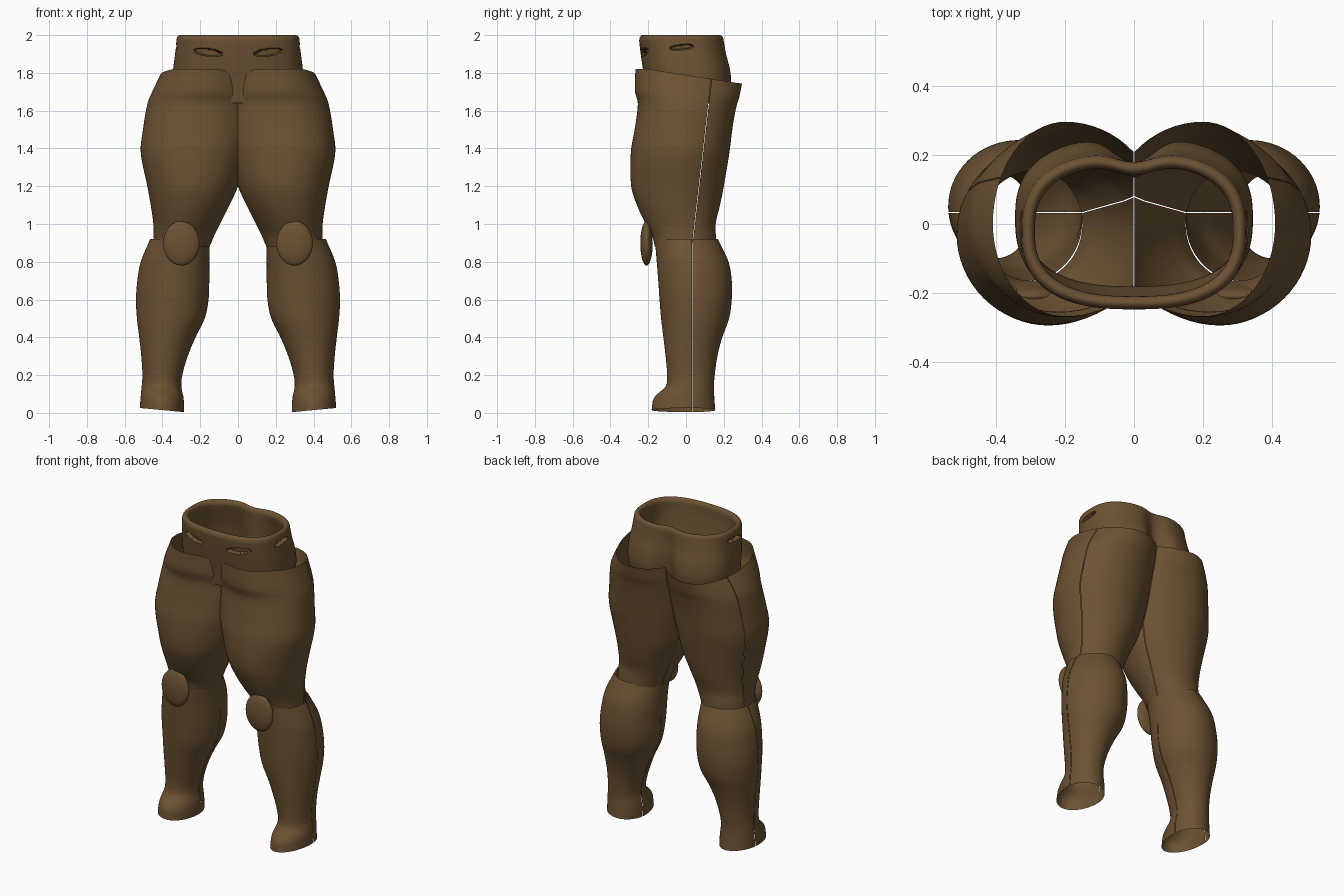
import bpy, bmesh, math
from mathutils import Vector

if "Cube" in bpy.data.objects:
    bpy.data.objects.remove(bpy.data.objects["Cube"])

brown = bpy.data.materials.new("leather_brown")
brown.diffuse_color = (0.15, 0.085, 0.033, 1)
brown.use_nodes = True
brown.node_tree.nodes["Principled BSDF"].inputs["Base Color"].default_value = brown.diffuse_color


def clamp(v, a=0.0, b=1.0):
    return max(a, min(b, v))


def sample(rows, z):
    """Smooth (Hermite) interpolation of profile rows, sorted by falling height."""
    i = 0
    while i < len(rows) - 2 and z < rows[i + 1][0]:
        i += 1
    a, b = rows[i], rows[i + 1]
    p, n = rows[max(i - 1, 0)], rows[min(i + 2, len(rows) - 1)]
    h = b[0] - a[0]
    t = clamp((z - a[0]) / h)
    out = []
    for k in range(1, len(a)):
        m0 = (b[k] - p[k]) / (b[0] - p[0]) * h
        m1 = (n[k] - a[k]) / (n[0] - a[0]) * h
        out.append((2*t**3 - 3*t*t + 1) * a[k] + (t**3 - 2*t*t + t) * m0
                   + (3*t*t - 2*t**3) * b[k] + (t**3 - t*t) * m1)
    return out


def loft(bm, rings):
    """Skin a list of closed rings into an open tube."""
    loops = [[bm.verts.new(p) for p in r] for r in rings]
    n = len(loops[0])
    for a, b in zip(loops, loops[1:]):
        for i in range(n):
            j = (i + 1) % n
            bm.faces.new((a[i], b[i], b[j], a[j]))


def finish(bm, name, mirror=False):
    me = bpy.data.meshes.new(name)
    bm.to_mesh(me)
    bm.free()
    ob = bpy.data.objects.new(name, me)
    bpy.context.collection.objects.link(ob)
    me.materials.append(brown)
    if mirror:
        m = ob.modifiers.new("mirror", 'MIRROR')
        m.use_mirror_merge = False
    bpy.ops.object.select_all(action='DESELECT')
    ob.select_set(True)
    bpy.context.view_layer.objects.active = ob
    bpy.ops.object.shade_smooth_by_angle(angle=math.radians(50))
    return ob


def limb(rows, steps, warp, seg=64):
    """Leg tube; each row is z, inner x, centre x, outer x, front y, back y, centre y."""
    bm = bmesh.new()
    rings = []
    top, bottom = rows[0][0], rows[-1][0]
    for s in range(steps + 1):
        z = top + (bottom - top) * s / steps
        xi, xc, xo, yf, yb, yc = sample(rows, z)
        ring = []
        for i in range(seg):
            c, sn = math.cos(math.tau * i / seg), math.sin(math.tau * i / seg)
            x = xc + c * (xo - xc if c > 0 else xc - xi)
            y = yc + sn * (yb - yc if sn > 0 else yc - yf)
            ring.append((x, y, z + warp(x, y, z)))
        rings.append(ring)
    loft(bm, rings)
    return bm


def cut(bm, co, no, clear=False):
    bmesh.ops.bisect_plane(bm, geom=bm.verts[:] + bm.edges[:] + bm.faces[:],
                           dist=1e-5, plane_co=co, plane_no=no, clear_inner=clear)


def side_seam(bm, co, no, gap=0.003):
    """Hairline gap between the front and back shell."""
    co, no = Vector(co), Vector(no).normalized()
    for s in (-1, 1):
        cut(bm, co + no * s * gap / 2, no)
    strip = [f for f in bm.faces if abs((f.calc_center_median() - co).dot(no)) < gap * 0.45]
    bmesh.ops.delete(bm, geom=strip, context='FACES')


# Thigh shells: meet on the centre plane above the crotch, rim slopes to the back
thigh_rows = [
    (1.82, -0.08, 0.20, 0.41, -0.268, 0.297, 0.00),
    (1.70, -0.08, 0.21, 0.46, -0.270, 0.282, 0.00),
    (1.64, -0.08, 0.22, 0.480, -0.255, 0.268, 0.00),
    (1.50, -0.07, 0.24, 0.503, -0.272, 0.245, -0.02),
    (1.38, -0.05, 0.25, 0.515, -0.292, 0.230, -0.03),
    (1.20, 0.00, 0.25, 0.480, -0.290, 0.200, -0.03),
    (1.10, 0.045, 0.26, 0.462, -0.260, 0.180, -0.03),
    (1.00, 0.095, 0.28, 0.448, -0.213, 0.157, -0.01),
    (0.94, 0.125, 0.30, 0.447, -0.180, 0.158, 0.00),
    (0.88, 0.150, 0.30, 0.450, -0.165, 0.160, 0.00)]


def thigh_warp(x, y, z):
    w = clamp((z - 1.5) / 0.32) ** 2
    notch = 0.045 * math.exp(-(x / 0.05) ** 2) if y < 0 else 0
    return -w * (0.075 * clamp((y + 0.2) / 0.48) + notch)


bm = limb(thigh_rows, 56, thigh_warp)
cut(bm, (0.001, 0, 0), (1, 0, 0), clear=True)
side_seam(bm, (0, 0.04, 0.95), (0, 0.82, -0.095))
finish(bm, "thigh_shells", True)

# Shin shells: calf bulge behind, short flared foot cuff below
shin_rows = [
    (0.92, 0.150, 0.31, 0.465, -0.165, 0.168, 0.01),
    (0.80, 0.152, 0.32, 0.515, -0.155, 0.225, 0.03),
    (0.70, 0.152, 0.33, 0.533, -0.147, 0.242, 0.04),
    (0.60, 0.156, 0.34, 0.540, -0.140, 0.242, 0.05),
    (0.50, 0.176, 0.35, 0.535, -0.132, 0.228, 0.05),
    (0.40, 0.225, 0.375, 0.523, -0.120, 0.192, 0.04),
    (0.30, 0.266, 0.39, 0.512, -0.108, 0.166, 0.03),
    (0.20, 0.295, 0.40, 0.506, -0.100, 0.152, 0.03),
    (0.14, 0.300, 0.40, 0.510, -0.108, 0.148, 0.03),
    (0.08, 0.288, 0.40, 0.515, -0.168, 0.150, 0.02),
    (0.01, 0.285, 0.40, 0.520, -0.182, 0.155, 0.01)]


def shin_warp(x, y, z):
    low = clamp((0.15 - z) / 0.14) * (0.022 * (x - 0.285) / 0.235 - 0.006)
    high = clamp((z - 0.75) / 0.17) * -0.035 * clamp((0.3 - x) / 0.15)
    return low + high


bm = limb(shin_rows, 56, shin_warp)
side_seam(bm, (0, 0.033, 0.5), (0, 1, 0))
finish(bm, "shin_shells", True)

# Waist band: z, half width, front y, back y, depth of the rear cleft
waist_rows = [
    (1.97, 0.326, -0.248, 0.208, 0.028),
    (1.90, 0.333, -0.240, 0.222, 0.045),
    (1.82, 0.343, -0.228, 0.243, 0.065),
    (1.74, 0.345, -0.215, 0.250, 0.080),
    (1.64, 0.335, -0.205, 0.235, 0.080)]


def waist_ring(z, inset, z_out, slots, seg=192):
    hx, yf, yb, cleft = sample(waist_rows, z)
    mid = (yf + yb) / 2
    ring = []
    for i in range(seg):
        a = math.tau * i / seg
        c, s = math.cos(a), math.sin(a)
        rx, ry = hx - inset, (yb - yf) / 2 - inset
        x = rx * math.copysign(abs(c) ** 0.77, c)
        y = mid + ry * math.copysign(abs(s) ** 0.77, s)
        if s > 0:
            y -= cleft * math.exp(-(x / 0.075) ** 2)
        if slots:
            # pressed slots: two in front, one on each side
            u, v = (abs(x) - 0.16) / 0.07, (z - 1.91 - 0.12 * (abs(x) - 0.16)) / 0.017
            if y < mid and u * u + v * v < 1:
                y += 0.026
            u, v = (y + 0.02) / 0.06, (z - 1.937 - 0.1 * (y + 0.02)) / 0.011
            if u * u + v * v < 1:
                x -= math.copysign(0.026, x)
        ring.append((x, y, z_out))
    return ring


bm = bmesh.new()
rings = [waist_ring(1.64 + 0.0055 * k, 0, 1.64 + 0.0055 * k, True) for k in range(60)]
for k in range(11):  # rolled top rim
    a = math.pi * k / 10
    rings.append(waist_ring(1.97, 0.019 * (1 - math.cos(a)), 1.97 + 0.03 * math.sin(a), False))
for z in (1.94, 1.90, 1.85, 1.80, 1.74, 1.69, 1.64):
    rings.append(waist_ring(z, 0.034 if z > 1.7 else 0.02, z, False))
loft(bm, rings)
bmesh.ops.recalc_face_normals(bm, faces=bm.faces[:])
finish(bm, "waist_band")

# Knee pads: flattened ovals
bm = bmesh.new()
bmesh.ops.create_uvsphere(bm, u_segments=40, v_segments=24, radius=1)
for v in bm.verts:
    v.co = (0.3 + 0.096 * v.co.x, -0.209 + 0.033 * v.co.y, 0.898 + 0.118 * v.co.z)
finish(bm, "knee_pads", True)
